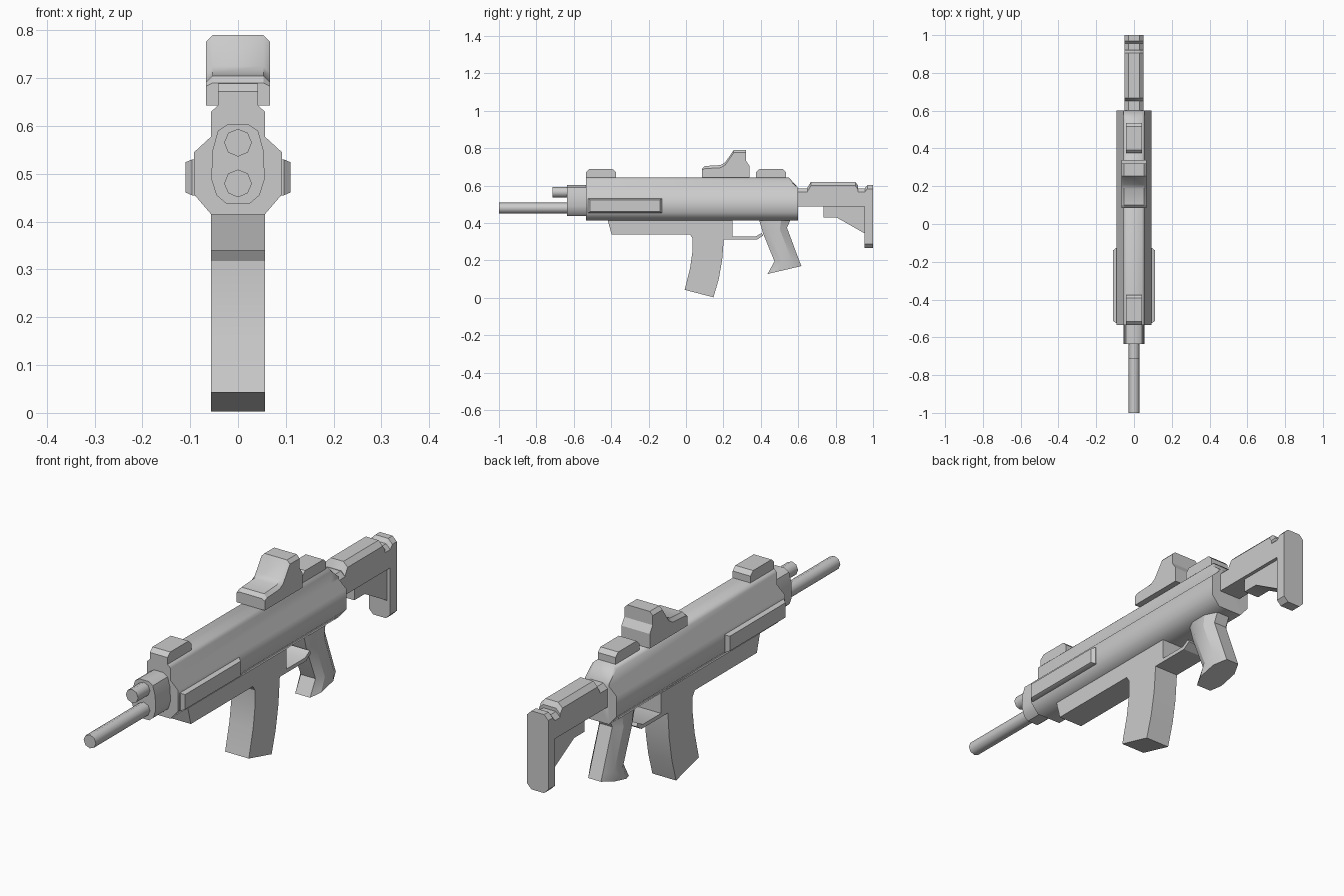
import bpy, bmesh, math

cube = bpy.data.objects.get("Cube")
if cube:
    bpy.data.objects.remove(cube)

grey = bpy.data.materials.new("plain grey")
grey.use_nodes = True
colour = (0.6, 0.6, 0.6, 1)
grey.diffuse_color = colour
grey.node_tree.nodes["Principled BSDF"].inputs["Base Color"].default_value = colour


def loft(name, rings, smooth=30):
    """Skin matching rings of points and cap both ends."""
    bm = bmesh.new()
    loops = [[bm.verts.new(p) for p in ring] for ring in rings]
    n = len(loops[0])
    for a, b in zip(loops, loops[1:]):
        for i in range(n):
            j = (i + 1) % n
            bm.faces.new((a[i], a[j], b[j], b[i]))
    bm.faces.new(loops[0])
    bm.faces.new(loops[-1])
    bmesh.ops.remove_doubles(bm, verts=bm.verts, dist=0.0001)
    bmesh.ops.recalc_face_normals(bm, faces=bm.faces)
    mesh = bpy.data.meshes.new(name)
    bm.to_mesh(mesh)
    bm.free()
    mesh.materials.append(grey)
    ob = bpy.data.objects.new(name, mesh)
    bpy.context.collection.objects.link(ob)
    bpy.ops.object.select_all(action='DESELECT')
    ob.select_set(True)
    bpy.context.view_layer.objects.active = ob
    bpy.ops.object.shade_smooth_by_angle(angle=math.radians(smooth))
    return ob


def slab(name, profile, w, smooth=30):
    """Side profile (y, z) given width across x."""
    return loft(name, [[(x, y, z) for y, z in profile] for x in (-w, w)], smooth)


def chamfered(name, profile, w, c):
    """Side profile (y, z, dz) whose outer faces shift each point by dz * c."""
    return loft(name, [[(x, y, z + d * k * c) for y, z, d in profile]
                       for x, k in ((-w, 1), (c - w, 0), (w - c, 0), (w, 1))])


def mirrored(half):
    """Close a right-hand outline (x, z) across x = 0."""
    return half + [(-x, z) for x, z in reversed(half)]


def along_y(name, outline, y0, y1, smooth=30):
    return loft(name, [[(x, y, z) for x, z in outline] for y in (y0, y1)], smooth)


# Receiver with a sloped rear top
section = mirrored([(0.056, 0.415), (0.092, 0.457), (0.092, 0.545),
                    (0.056, 0.578), (0.056, 0.63), (0.042, 0.643)])
loft("receiver", [[(x, y, min(z, top)) for x, z in section]
                  for y, top in ((-0.535, 1), (0.55, 1), (0.6, 0.588))], 50)

# Front collar, barrel and gas tube
collar = mirrored([(0.025, 0.438), (0.045, 0.455), (0.056, 0.49), (0.053, 0.55),
                   (0.042, 0.59), (0.022, 0.603)])
along_y("front_collar", collar, -0.635, -0.53, 40)
for name, z, y0 in (("barrel", 0.48, -1.0), ("gas_tube", 0.565, -0.715)):
    ring = [(0.029 * math.sin(i * math.pi / 4), z + 0.029 * math.cos(i * math.pi / 4))
            for i in range(8)]
    along_y(name, ring, y0, -0.62, 50)

# Side rails with tapered outer faces
for side, s in (("left", 1), ("right", -1)):
    rings = []
    for x, c in ((0.085, 0), (0.096, 0), (0.11, 0.012)):
        y0, y1, z0, z1 = -0.525 + c, -0.127 - c, 0.455 + c / 2, 0.53 - c / 2
        rings.append([(s * x, y0, z0), (s * x, y1, z0), (s * x, y1, z1), (s * x, y0, z1)])
    loft(side + "_rail", rings)

# Front and rear sights
for name, y0 in (("front_sight", -0.535), ("rear_sight", 0.375)):
    y1 = y0 + 0.16
    slab(name, [(y0, 0.63), (y0, 0.672), (y0 + 0.018, 0.689), (y1 - 0.018, 0.689),
                (y1, 0.672), (y1, 0.63)], 0.042)

# Optic with a slanted hood
chamfered("optic", [(0.085, 0.643, 0), (0.085, 0.69, -0.5), (0.1, 0.705, -1),
                    (0.185, 0.71, -1), (0.21, 0.725, -1), (0.255, 0.79, -1),
                    (0.32, 0.79, -1), (0.32, 0.735, 0), (0.34, 0.705, 0),
                    (0.34, 0.643, 0)], 0.067, 0.014)

# Lower handguard, magazine, trigger block and guard
slab("lower_handguard", [(-0.42, 0.42), (-0.398, 0.34), (0.1, 0.34), (0.1, 0.42)], 0.056)
slab("magazine", [(0.02, 0.341), (0.035, 0.318), (0.035, 0.25), (0.022, 0.16),
                  (-0.007, 0.043), (0.147, 0.003), (0.175, 0.1), (0.193, 0.2),
                  (0.202, 0.312), (0.202, 0.42), (0.02, 0.42)], 0.056)
slab("trigger_block", [(0.2, 0.312), (0.248, 0.312), (0.248, 0.42), (0.2, 0.42)], 0.056)
slab("trigger_guard", [(0.24, 0.328), (0.24, 0.312), (0.38, 0.312), (0.412, 0.333),
                       (0.405, 0.347), (0.372, 0.328)], 0.056)

# Pistol grip with narrowed front and back
rings = []
for fy, fz, by, bz in ((0.39, 0.42, 0.56, 0.42), (0.412, 0.345, 0.54, 0.375),
                       (0.473, 0.195, 0.605, 0.2), (0.436, 0.128, 0.617, 0.17)):
    def at(x, t):
        return (x, fy + t * (by - fy), fz + t * (bz - fz))
    rings.append([at(0.035, 0), at(0.056, 0.25), at(0.056, 0.7), at(0.03, 1),
                  at(-0.03, 1), at(-0.056, 0.7), at(-0.056, 0.25), at(-0.035, 0)])
loft("pistol_grip", rings)

# Stock: tube, raised cheek rest, brace and butt plate
chamfered("stock_tube", [(0.55, 0.488, 0), (0.55, 0.586, -1), (0.96, 0.586, -1),
                         (0.96, 0.488, 0)], 0.05, 0.02)
chamfered("cheek_rest", [(0.65, 0.55, 0), (0.65, 0.59, -1), (0.668, 0.62, -1),
                         (0.905, 0.62, -1), (0.92, 0.6, -1), (0.92, 0.55, 0)], 0.05, 0.02)
slab("stock_brace", [(0.735, 0.5), (0.735, 0.43), (0.805, 0.43), (0.96, 0.342),
                     (0.96, 0.5)], 0.035)
chamfered("butt_plate", [(0.955, 0.268, 1), (0.955, 0.585, -1), (0.97, 0.603, -1),
                         (1.0, 0.603, -1), (1.0, 0.268, 1)], 0.05, 0.02)
